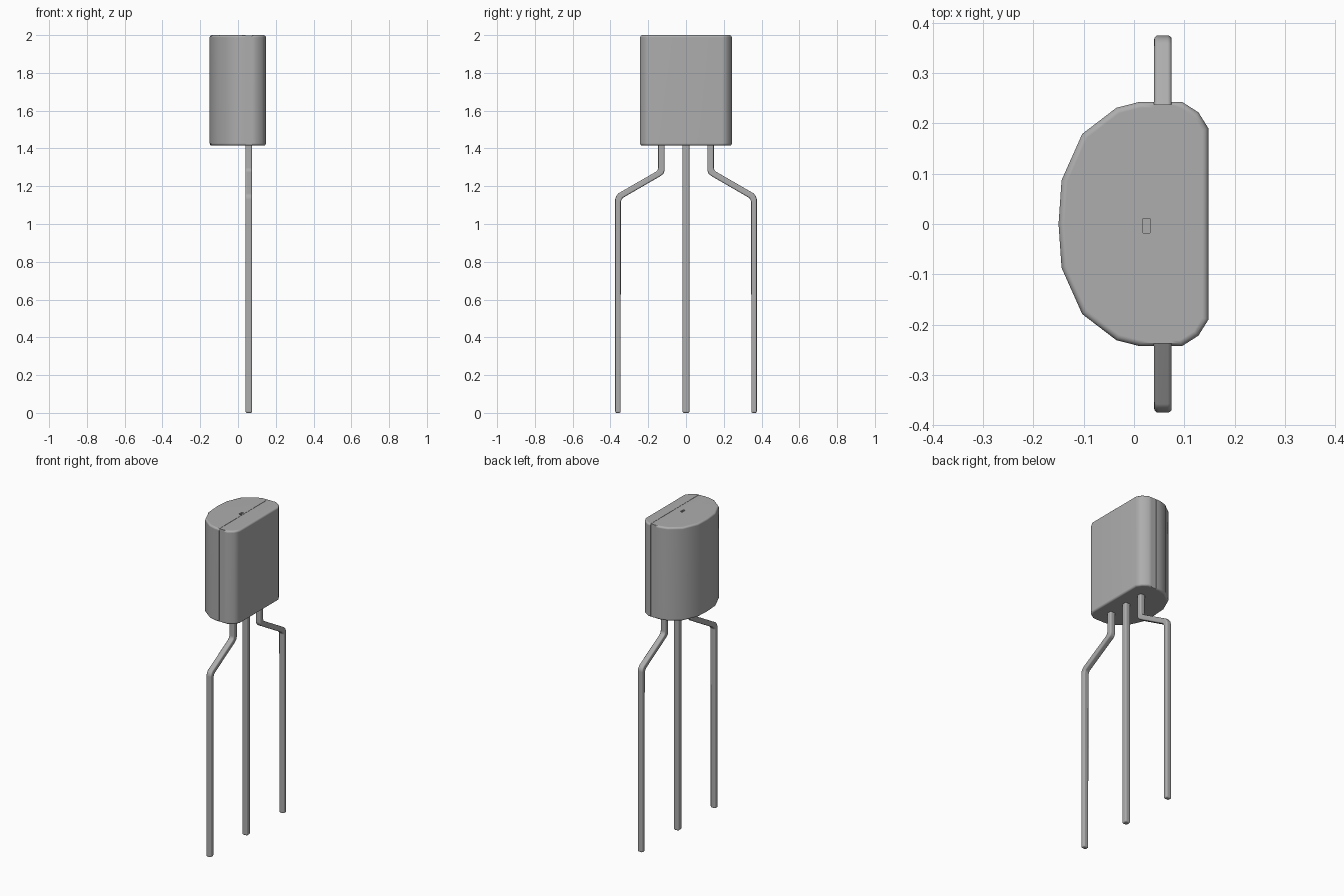
import bpy, bmesh
from math import radians

if "Cube" in bpy.data.objects:
    bpy.data.objects.remove(bpy.data.objects["Cube"])

# Mid grey shared by every part
grey = bpy.data.materials.new("mid_grey")
grey.diffuse_color = (0.42, 0.42, 0.42, 1)
grey.use_nodes = True
grey.node_tree.nodes["Principled BSDF"].inputs["Base Color"].default_value = grey.diffuse_color


def prism(name, points, to_3d, low, high):
    """Extrude a 2D outline between two levels of the remaining axis."""
    bm = bmesh.new()
    ends = [[bm.verts.new(to_3d(a, b, level)) for a, b in points] for level in (low, high)]
    n = len(points)
    for ring in ends:
        bm.faces.new(ring)
    for i in range(n):
        j = (i + 1) % n
        bm.faces.new((ends[0][i], ends[0][j], ends[1][j], ends[1][i]))
    bmesh.ops.recalc_face_normals(bm, faces=bm.faces)
    mesh = bpy.data.meshes.new(name)
    bm.to_mesh(mesh)
    bm.free()
    mesh.materials.append(grey)
    obj = bpy.data.objects.new(name, mesh)
    bpy.context.collection.objects.link(obj)
    return obj


def select(obj):
    bpy.ops.object.select_all(action='DESELECT')
    obj.select_set(True)
    bpy.context.view_layer.objects.active = obj


def bevel(obj, width, segments, angle):
    select(obj)
    mod = obj.modifiers.new("round_edges", 'BEVEL')
    mod.width, mod.segments = width, segments
    mod.limit_method, mod.angle_limit = 'ANGLE', radians(angle)
    bpy.ops.object.modifier_apply(modifier=mod.name)


def cut(obj, cutter):
    select(obj)
    mod = obj.modifiers.new("cut", 'BOOLEAN')
    mod.operation, mod.solver, mod.object = 'DIFFERENCE', 'EXACT', cutter
    bpy.ops.object.modifier_apply(modifier=mod.name)
    bpy.data.objects.remove(cutter)


def smooth(obj):
    """Smooth shading that keeps the broad faces flat."""
    select(obj)
    bpy.ops.object.shade_smooth_by_angle(angle=radians(40))
    mod = obj.modifiers.new("flat_broad_faces", 'WEIGHTED_NORMAL')
    mod.keep_sharp = True


def xy(a, b, level):
    return (a, b, level)


def yz(a, b, level):
    return (level, a, b)


# D-shaped case with softened rims
half = [(0.148, 0.19), (0.128, 0.222), (0.095, 0.243), (0.012, 0.243),
        (-0.035, 0.231), (-0.103, 0.179), (-0.144, 0.087)]
outline = half + [(-0.15, 0)] + [(x, -y) for x, y in reversed(half)]
case = prism("case", outline, xy, 1.415, 2.0)
bevel(case, 0.012, 3, 60)

# Shallow seam running up both sides and over the top
inner, outer, top = 0.238, 0.3, 1.9985
seam = [(-outer, 1.3), (-inner, 1.3), (-inner, top), (inner, top),
        (inner, 1.3), (outer, 1.3), (outer, 2.1), (-outer, 2.1)]
cut(case, prism("seam_cutter", seam, yz, 0.04, 0.075))

# Small mark recess on the top
mark = [(0.018, -0.018), (0.032, -0.018), (0.032, 0.011), (0.018, 0.011)]
cut(case, prism("mark_cutter", mark, xy, 1.985, 2.05))
smooth(case)

# Straight middle lead and two bent outer leads
straight = [(-0.018, 0), (0.018, 0), (0.018, 1.43), (-0.018, 1.43)]
bent = [(0.375, 0), (0.375, 1.13), (0.369, 1.148), (0.358, 1.162), (0.162, 1.275),
        (0.151, 1.284), (0.147, 1.298), (0.147, 1.43), (0.113, 1.43), (0.113, 1.285),
        (0.118, 1.268), (0.131, 1.256), (0.335, 1.138), (0.345, 1.12), (0.346, 0)]
mirrored = [(-y, z) for y, z in bent]
for name, path in (("middle_lead", straight), ("right_lead", bent), ("left_lead", mirrored)):
    lead = prism(name, path, yz, 0.04, 0.075)
    bevel(lead, 0.008, 3, 60)
    smooth(lead)
